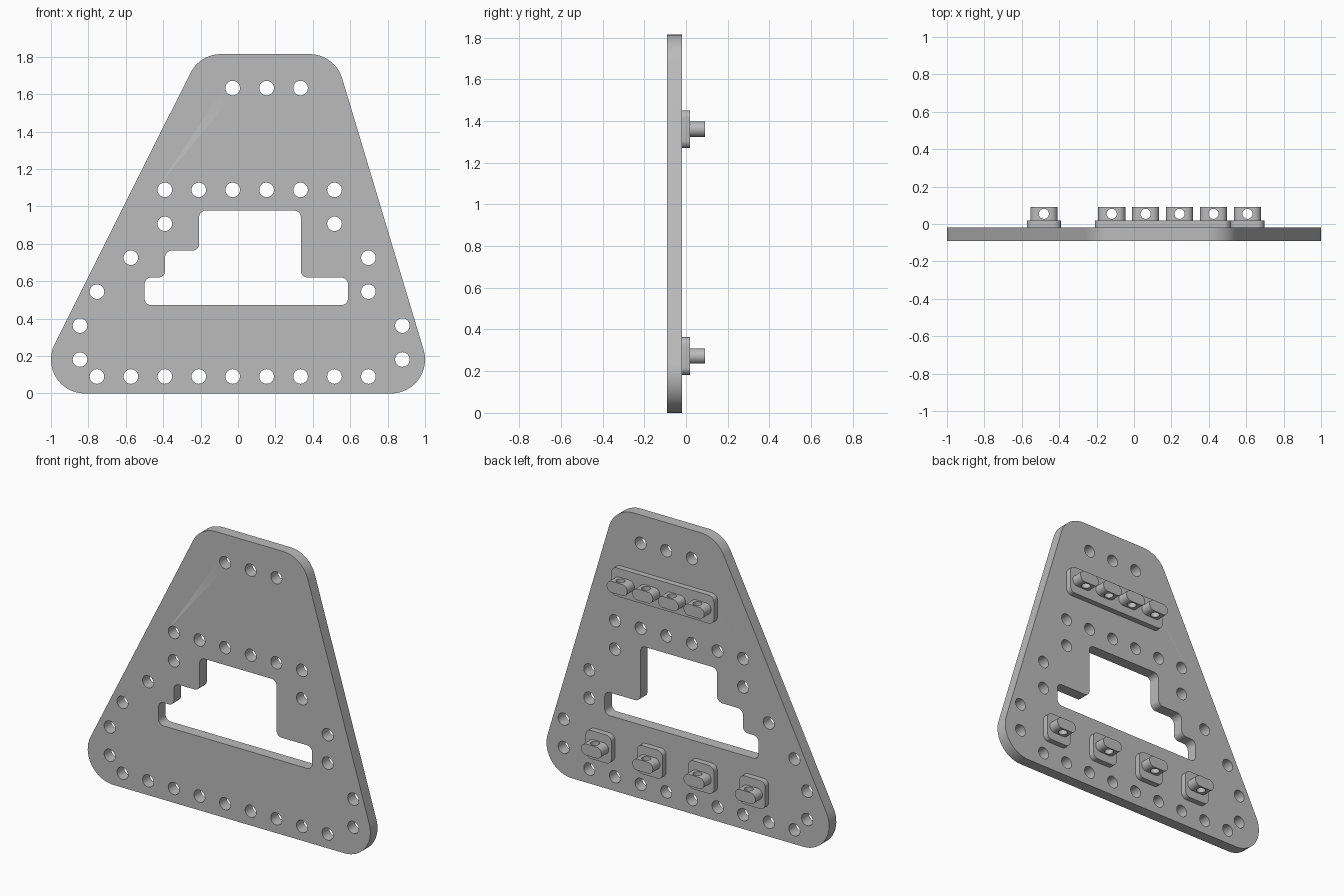
import bpy, bmesh
from math import pi, sin, cos, atan2, radians
from mathutils import Matrix, Vector

cube = bpy.data.objects.get("Cube")
if cube:
    bpy.data.objects.remove(cube, do_unlink=True)

U = 2 / 11.025          # hole pitch
HOLE_R = 0.039

grey = bpy.data.materials.new("plain grey")
grey.use_nodes = True
grey.diffuse_color = (0.5, 0.5, 0.5, 1)
grey.node_tree.nodes["Principled BSDF"].inputs["Base Color"].default_value = grey.diffuse_color


def circle(x, z, r, n=32):
    return [(x + r * cos(2 * pi * i / n), z + r * sin(2 * pi * i / n)) for i in range(n)]


def hull(centres, r, n=16):
    """Outline wrapped round equal circles listed counter-clockwise."""
    pts, count = [], len(centres)
    normals = []
    for i in range(count):
        (ax, az), (bx, bz) = centres[i], centres[(i + 1) % count]
        normals.append(atan2(bz - az, bx - ax) - pi / 2)
    for i, (x, z) in enumerate(centres):
        start, end = normals[i - 1], normals[i]
        while end < start:
            end += 2 * pi
        for k in range(n + 1):
            t = start + (end - start) * k / n
            pts.append((x + r * cos(t), z + r * sin(t)))
    return pts


def fillet(corners, r, n=8):
    """Round every corner of a right-angled polygon."""
    pts = []
    for i, p in enumerate(corners):
        p = Vector(p)
        a = (Vector(corners[i - 1]) - p).normalized()
        b = (Vector(corners[(i + 1) % len(corners)]) - p).normalized()
        c = p + (a + b) * r
        for k in range(n + 1):
            t = pi / 2 * k / n
            pts.append(tuple(c - b * r * cos(t) - a * r * sin(t)))
    return pts


def smooth(mesh):
    for f in mesh.polygons:
        f.use_smooth = True
    mesh.set_sharp_from_angle(angle=radians(30))


def add(name, mesh, location=(0, 0, 0)):
    ob = bpy.data.objects.new(name, mesh)
    ob.location = location
    bpy.context.collection.objects.link(ob)
    return ob


def slab(name, loops, y0, y1):
    """Extrude filled outlines (x, z) from y0 to y1."""
    curve = bpy.data.curves.new(name, 'CURVE')
    curve.dimensions, curve.fill_mode = '2D', 'BOTH'
    curve.extrude = (y1 - y0) / 2
    for loop in loops:
        s = curve.splines.new('POLY')
        s.points.add(len(loop) - 1)
        for p, (x, z) in zip(s.points, loop):
            p.co = (x, z, 0, 1)
        s.use_cyclic_u = True
    temp = add(name + "_outline", curve)
    deps = bpy.context.evaluated_depsgraph_get()
    mesh = bpy.data.meshes.new_from_object(temp.evaluated_get(deps))
    bpy.data.objects.remove(temp, do_unlink=True)
    mesh.transform(Matrix.Translation((0, (y0 + y1) / 2, 0)) @ Matrix.Rotation(pi / 2, 4, 'X'))
    bm = bmesh.new()
    bm.from_mesh(mesh)
    bmesh.ops.remove_doubles(bm, verts=bm.verts, dist=1e-5)
    bmesh.ops.recalc_face_normals(bm, faces=bm.faces)
    bm.to_mesh(mesh)
    bm.free()
    mesh.materials.clear()
    mesh.materials.append(grey)
    smooth(mesh)
    return mesh


# Plate with stepped window and rows of holes
x0 = -0.754
outline = hull([(-1 + U, U), (1 - U, U), (0.383, 9 * U), (-0.092, 9 * U)], U)
half_window = [(-0.5, 0.472), (0.588, 0.472), (0.588, 0.62), (0.336, 0.62),
               (0.336, 0.978), (-0.208, 0.978), (-0.208, 0.764), (-0.39, 0.764),
               (-0.39, 0.62), (-0.5, 0.62)]
window = fillet(half_window, 0.036)
holes = [(i, 0.5) for i in range(9)]
holes += [(i, 6) for i in range(2, 8)]
holes += [(i, 9) for i in (4, 5, 6)]
holes += [(2, 5), (7, 5), (1, 4), (8, 4), (0, 3), (8, 3)]
holes += [(i, j) for i in (-0.5, 9) for j in (1, 2)]
loops = [outline, window] + [circle(x0 + i * U, j * U, HOLE_R) for i, j in holes]
add("plate", slab("plate", loops, -U / 2, -0.1 * U))


# Lug: rounded bar with a vertical hole
def make_lug():
    y0, y1, r = 0.1 * U, U / 2, 0.2 * U
    lug = add("lug_blank", slab("lug", [hull([(-r, 0), (r, 0)], r)], y0, y1))
    bm = bmesh.new()
    bmesh.ops.create_cone(bm, cap_ends=True, segments=32, radius1=0.027, radius2=0.027,
                          depth=0.3, matrix=Matrix.Translation((0, (y0 + y1) / 2, 0)))
    drill_mesh = bpy.data.meshes.new("drill")
    bm.to_mesh(drill_mesh)
    bm.free()
    drill_mesh.materials.append(grey)
    drill = add("drill", drill_mesh)
    drill.hide_render = True
    cut = lug.modifiers.new("hole", 'BOOLEAN')
    cut.operation, cut.solver, cut.object = 'DIFFERENCE', 'EXACT', drill
    deps = bpy.context.evaluated_depsgraph_get()
    mesh = bpy.data.meshes.new_from_object(lug.evaluated_get(deps))
    for ob in (lug, drill):
        bpy.data.objects.remove(ob, do_unlink=True)
    smooth(mesh)
    return mesh


def pad_mesh(name, width):
    r = 0.2 * U
    a, b = width / 2 - r, U / 2 - r
    return slab(name, [hull([(-a, -b), (a, -b), (a, b), (-a, b)], r, 8)], -0.1 * U, 0.1 * U)


lug_mesh = make_lug()
upper_z, lower_z, first_x = 7.5 * U, 1.5 * U, -0.119

# Upper long pad with four lugs
add("upper_pad", pad_mesh("upper_pad", 4 * U), (first_x + 1.5 * U, 0, upper_z))
for i in range(4):
    add(f"upper_lug_{i + 1}", lug_mesh, (first_x + i * U, 0, upper_z))

# Lower square pads with one lug each
square = pad_mesh("lower_pad", U)
for i in range(4):
    spot = (first_x + (2 * i - 2) * U, 0, lower_z)
    add(f"lower_pad_{i + 1}", square, spot)
    add(f"lower_lug_{i + 1}", lug_mesh, spot)
